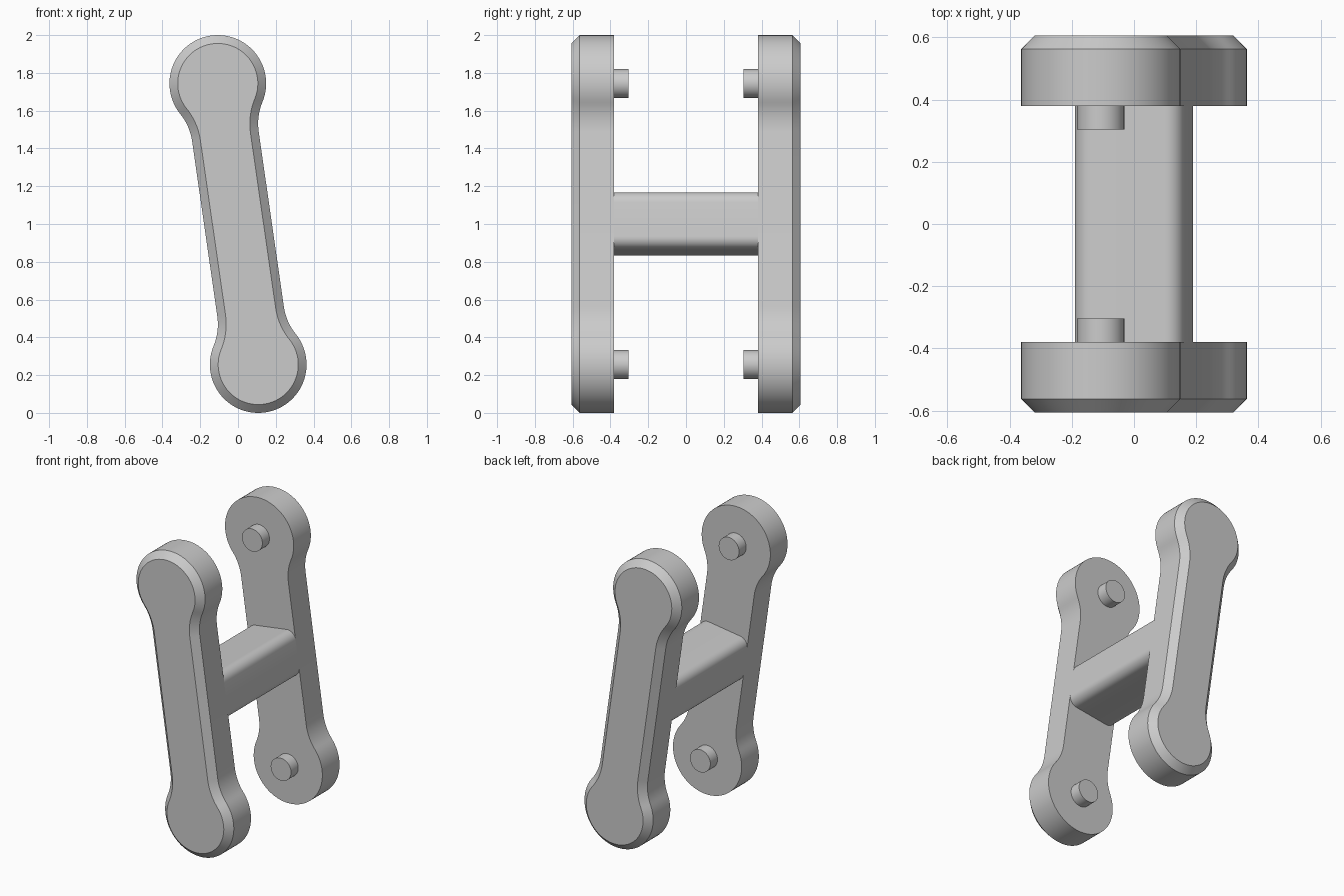
import bpy, bmesh
from math import sin, cos, pi, acos, atan2, sqrt, radians
from mathutils import Vector

if "Cube" in bpy.data.objects:
    bpy.data.objects.remove(bpy.data.objects["Cube"])

grey = bpy.data.materials.new("plain_grey")
grey.use_nodes = True
tone = (0.6, 0.6, 0.6, 1)
grey.diffuse_color = tone
grey.node_tree.nodes["Principled BSDF"].inputs["Base Color"].default_value = tone

LOBE_X, LOBE_Z = 0.107, 0.744      # lobe centres relative to the middle
HALF = sqrt(LOBE_X ** 2 + LOBE_Z ** 2)
TILT = atan2(LOBE_X, LOBE_Z)
LOBE_R, WAIST, FILLET = 0.256, 0.178, 0.30
INNER, OUTER, CHAMFER = 0.38, 0.607, 0.044


def tilted(u, s):
    """Turn across/along link coordinates into x, z."""
    return (u * cos(TILT) - s * sin(TILT), 1 + u * sin(TILT) + s * cos(TILT))


def arc(cx, cy, r, a0, a1, n):
    return [(cx + r * cos(a0 + (a1 - a0) * i / n),
             cy + r * sin(a0 + (a1 - a0) * i / n)) for i in range(n + 1)]


def link_outline(inset):
    """Dog-bone outline: two round lobes blended into a straight waist."""
    r, w, f = LOBE_R - inset, WAIST - inset, FILLET + inset
    a = acos((w + f) / (r + f))
    drop = (r + f) * sin(a)
    top = arc(w + f, HALF - drop, f, pi, pi - a, 10)
    top += arc(0, HALF, r, -a, pi + a, 56)[1:-1]
    top += arc(-w - f, HALF - drop, f, a, 0, 10)
    return [tilted(u, s) for u, s in top + [(-u, -s) for u, s in top]]


def rounded_box(hw, hh, r):
    pts = []
    for k, (sx, sy) in enumerate([(1, 1), (-1, 1), (-1, -1), (1, -1)]):
        pts += arc(sx * (hw - r), sy * (hh - r), r, k * pi / 2, (k + 1) * pi / 2, 10)
    return [tilted(u, s) for u, s in pts]


def loft(name, sections):
    """Bridge matching outlines, each given as (y, points), and cap both ends."""
    bm = bmesh.new()
    rings = [[bm.verts.new(Vector((x, y, z))) for x, z in pts] for y, pts in sections]
    for a, b in zip(rings, rings[1:]):
        for i in range(len(a)):
            j = (i + 1) % len(a)
            bm.faces.new((a[i], a[j], b[j], b[i]))
    bm.faces.new(rings[0])
    bm.faces.new(rings[-1])
    bmesh.ops.recalc_face_normals(bm, faces=bm.faces)
    mesh = bpy.data.meshes.new(name)
    bm.to_mesh(mesh)
    bm.free()
    mesh.materials.append(grey)
    ob = bpy.data.objects.new(name, mesh)
    bpy.context.collection.objects.link(ob)
    bpy.ops.object.select_all(action="DESELECT")
    ob.select_set(True)
    bpy.context.view_layer.objects.active = ob
    bpy.ops.object.shade_smooth_by_angle(angle=radians(30))
    return ob


for side, d in (("front", -1), ("back", 1)):
    # Side plate with its outer edge chamfered
    loft(side + "_plate", [(d * INNER, link_outline(0)),
                           (d * (OUTER - CHAMFER), link_outline(0)),
                           (d * OUTER, link_outline(CHAMFER))])
    # Short pins on the inner face of each lobe
    for level, s in (("upper", 1), ("lower", -1)):
        ring = arc(-s * LOBE_X, 1 + s * LOBE_Z, 0.076, 0, 2 * pi, 40)[:-1]
        loft(f"{side}_{level}_pin", [(d * INNER, ring), (d * 0.304, ring)])

# Cross beam joining the plates
beam = rounded_box(WAIST, 0.152, 0.06)
loft("cross_beam", [(-INNER, beam), (INNER, beam)])
